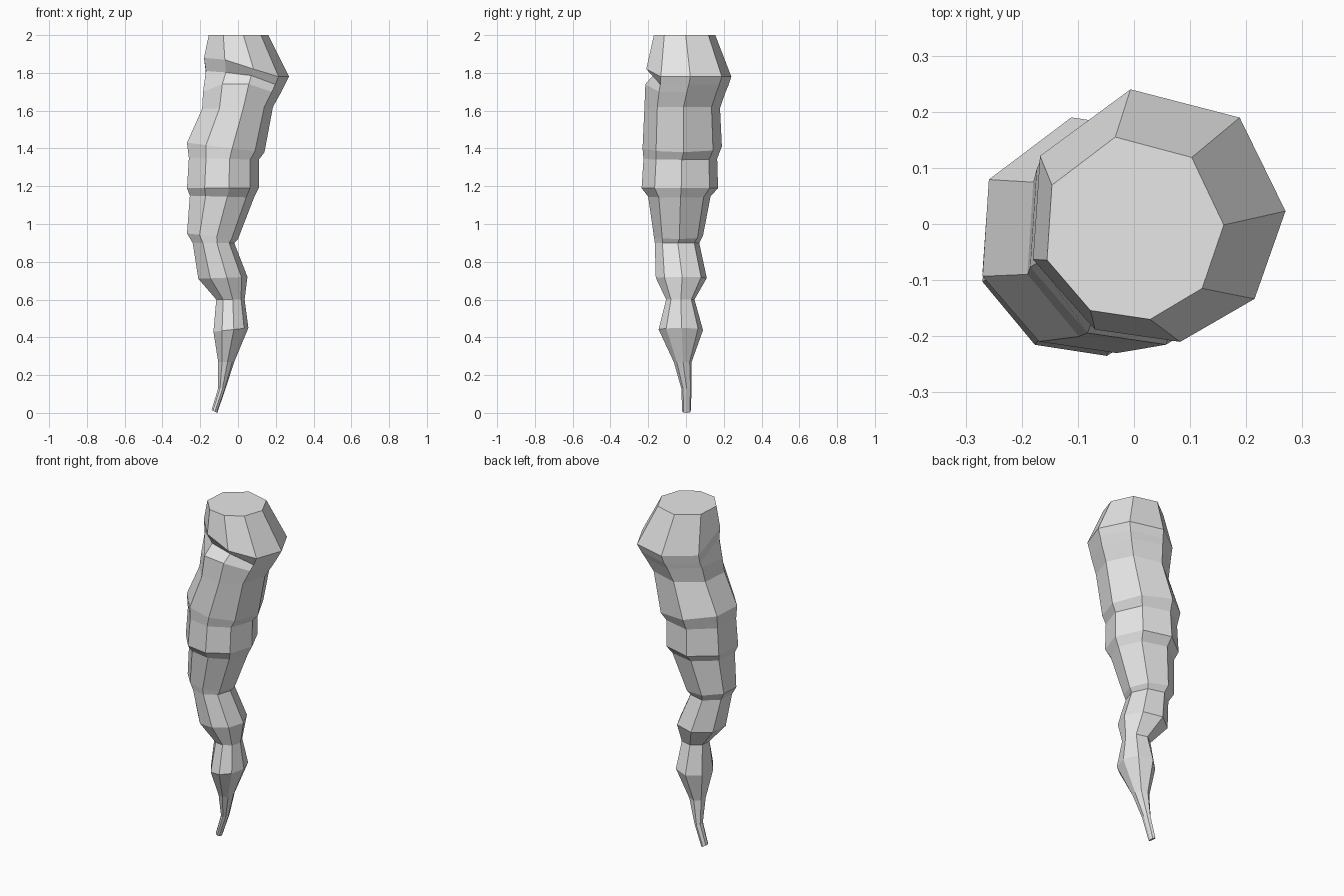
import bpy
import bmesh
from math import sin, cos, radians

default_cube = bpy.data.objects.get("Cube")
if default_cube:
    bpy.data.objects.remove(default_cube, do_unlink=True)

SIDES = 8

# Cross-sections from crown to tip:
# height at left edge, height at right edge, x min, x max, y min, y max
RINGS = [
    (2.0, 2.0, -.155, .16, -.17, .155),
    (1.78, 1.78, -.18, .27, -.21, .24),
    (1.73, 1.74, -.18, .25, -.21, .225),
    (1.70, 1.70, -.185, .23, -.215, .21),
    (1.61, 1.62, -.19, .185, -.22, .18),
    (1.43, 1.38, -.27, .14, -.23, .19),
    (1.35, 1.34, -.26, .11, -.225, .165),
    (1.19, 1.19, -.27, .11, -.235, .17),
    (1.15, 1.14, -.255, .085, -.2, .13),
    (.95, .92, -.27, 0, -.17, .09),
    (.90, .90, -.24, -.02, -.165, .07),
    (.71, .72, -.21, .05, -.16, .11),
    (.60, .60, -.115, .035, -.105, .045),
    (.43, .45, -.13, .055, -.145, .09),
    (.27, .27, -.105, -.02, -.065, .03),
    (.13, .13, -.105, -.065, -.025, .03),
    (.015, 0, -.14, -.11, -.02, .025),
]

# Point offsets that make the overhanging notch below the crown
# (ring, corner): (dx, dy, dz)
NOTCH = {
    (1, 4): (0, 0, .1), (1, 5): (0, 0, .09), (1, 6): (0, 0, .04),
    (2, 4): (.01, 0, .08), (2, 5): (.01, .04, .07), (2, 6): (0, .035, .05),
    (3, 5): (0, 0, .04), (3, 6): (0, 0, .04),
}


def unit_corners():
    """Slightly uneven polygon, scaled to fill the 0..1 square."""
    pts = []
    for k in range(SIDES):
        a = radians(360 * k / SIDES)
        a += radians(11 - 9 * cos(a))
        pts.append((cos(a), sin(a)))
    xs, ys = zip(*pts)
    return [((x - min(xs)) / (max(xs) - min(xs)),
             (y - min(ys)) / (max(ys) - min(ys))) for x, y in pts]


# Tapering twisted body
bm = bmesh.new()
loops = []
for r, (zl, zr, x0, x1, y0, y1) in enumerate(RINGS):
    loop = []
    for k, (u, v) in enumerate(unit_corners()):
        dx, dy, dz = NOTCH.get((r, k), (0, 0, 0))
        loop.append(bm.verts.new((x0 + (x1 - x0) * u + dx,
                                  y0 + (y1 - y0) * v + dy,
                                  zl + (zr - zl) * u + dz)))
    loops.append(loop)

for upper, lower in zip(loops, loops[1:]):
    for k in range(SIDES):
        n = (k + 1) % SIDES
        bm.faces.new((upper[k], lower[k], lower[n], upper[n]))

# Flat crown and tip
bm.faces.new(loops[0])
bm.faces.new(loops[-1][::-1])
bmesh.ops.recalc_face_normals(bm, faces=bm.faces)

mesh = bpy.data.meshes.new("tapered_spike")
bm.to_mesh(mesh)
bm.free()
spike = bpy.data.objects.new("tapered_spike", mesh)
bpy.context.collection.objects.link(spike)

# Plain light grey
grey = bpy.data.materials.new("light_grey")
grey.use_nodes = True
colour = (.8, .8, .8, 1)
grey.diffuse_color = colour
grey.node_tree.nodes["Principled BSDF"].inputs["Base Color"].default_value = colour
mesh.materials.append(grey)
